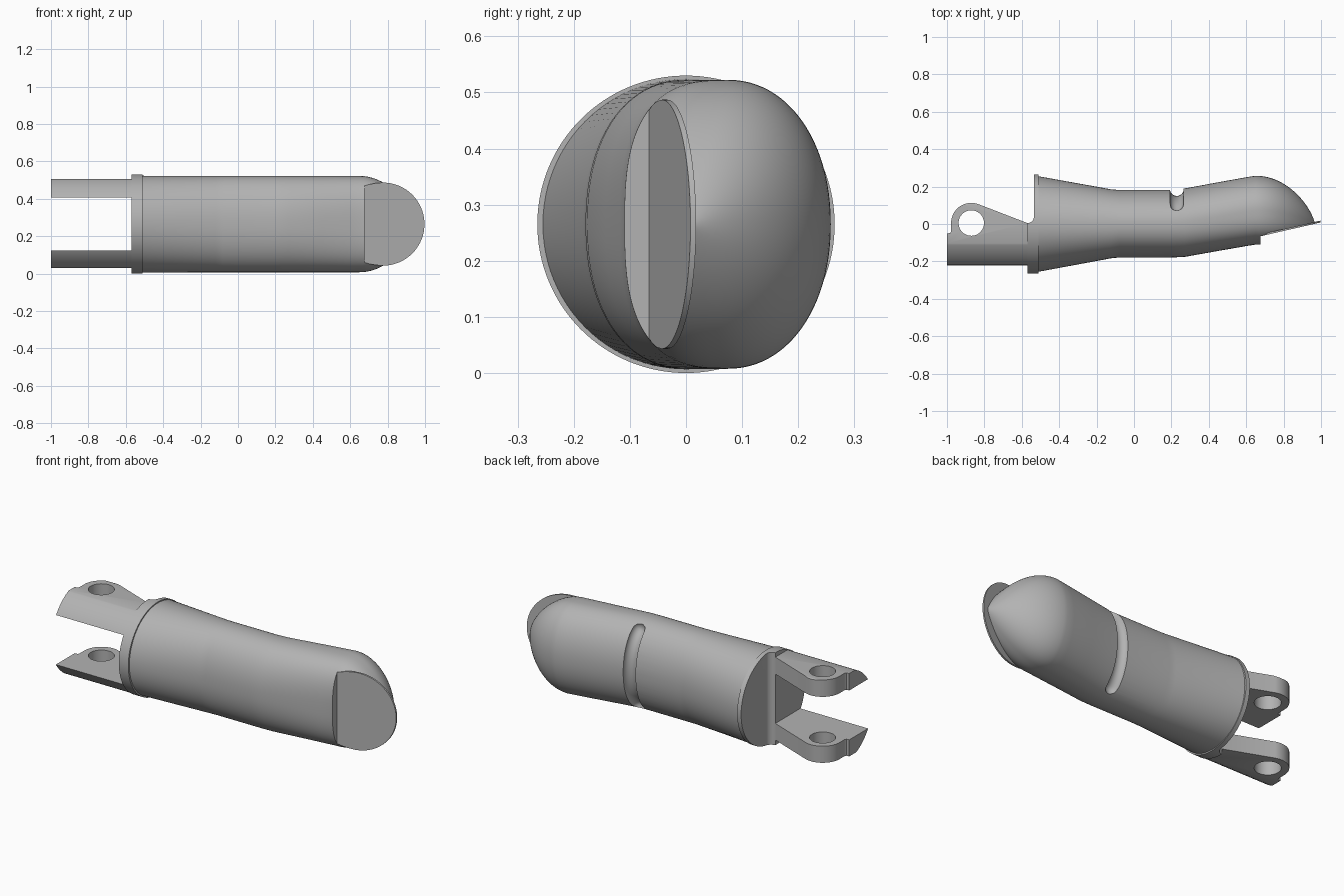
import bpy, bmesh, math

if "Cube" in bpy.data.objects:
    bpy.data.objects.remove(bpy.data.objects["Cube"])

CZ = 0.265  # height of the long axis
grey = bpy.data.materials.new("plain_grey")
grey.diffuse_color = (0.45, 0.45, 0.45, 1)
grey.use_nodes = True
grey.node_tree.nodes["Principled BSDF"].inputs["Base Color"].default_value = grey.diffuse_color


def finish(name, bm):
    bmesh.ops.recalc_face_normals(bm, faces=bm.faces)
    me = bpy.data.meshes.new(name)
    bm.to_mesh(me)
    bm.free()
    me.materials.append(grey)
    ob = bpy.data.objects.new(name, me)
    bpy.context.collection.objects.link(ob)
    return ob


def loft(name, rings):
    bm = bmesh.new()
    vs = [[bm.verts.new(p) for p in r] for r in rings]
    n = len(vs[0])
    for a, b in zip(vs, vs[1:]):
        for i in range(n):
            j = (i + 1) % n
            bm.faces.new((a[i], a[j], b[j], b[i]))
    bm.faces.new(vs[0][::-1])
    bm.faces.new(vs[-1])
    return finish(name, bm)


def prism(name, outline, z0, z1):
    return loft(name, [[(x, y, z) for x, y in outline] for z in (z0, z1)])


def rod(name, x0, x1, r):
    """Cylinder along x on the long axis."""
    angs = [2 * math.pi * i / 128 for i in range(128)]
    return loft(name, [[(x, r * math.cos(a), CZ + r * math.sin(a)) for a in angs] for x in (x0, x1)])


def arc(cx, cy, r, a0, a1, n):
    return [(cx + r * math.cos(math.radians(a0 + (a1 - a0) * i / n)),
             cy + r * math.sin(math.radians(a0 + (a1 - a0) * i / n))) for i in range(n + 1)]


def boolean(ob, cutter, op):
    m = ob.modifiers.new("cut", 'BOOLEAN')
    m.object, m.operation, m.solver = cutter, op, 'EXACT'
    bpy.context.view_layer.objects.active = ob
    bpy.ops.object.modifier_apply(modifier="cut")
    bpy.data.objects.remove(cutter)


def smooth(ob):
    bpy.ops.object.select_all(action='DESELECT')
    ob.select_set(True)
    bpy.context.view_layer.objects.active = ob
    bpy.ops.object.shade_smooth_by_angle(angle=math.radians(30))


def spow(v, e):
    return math.copysign(abs(v) ** e, v)


def section(x, top, bot, hz, n_low, n=96):
    """Rounded cross-section, squarer on the front half."""
    c, h = (top + bot) / 2, (top - bot) / 2
    ring = []
    for i in range(n):
        a = 2 * math.pi * i / n
        e = 2 / (2.1 if math.cos(a) > 0 else n_low)
        ring.append((x, c + h * spow(math.cos(a), e), CZ + hz * spow(math.sin(a), e)))
    return ring


# Shell: tapered sleeve, bent forward, with a domed tip
stations = [(-0.515, 0.256, -0.256, 0.2585, 2.0), (-0.12, 0.185, -0.183, 0.2575, 2.2),
            (-0.08, 0.182, -0.179, 0.2575, 2.2), (0.2, 0.182, -0.179, 0.2575, 2.2),
            (0.27, 0.19, -0.176, 0.2575, 2.25), (0.45, 0.223, -0.144, 0.2575, 2.5),
            (0.6, 0.25, -0.118, 0.2575, 2.75)]
rings = [section(*s) for s in stations]
for i in range(25):
    t = math.sin(math.pi / 2 * i / 24 * 0.985)
    k = 1 - t * t
    rings.append(section(0.65 + 0.317 * t, 0.258 * k ** 0.72, -0.11 * k ** 0.5,
                         0.2575 * k ** 0.85, 2.8))
shell = loft("finger_shell", rings)

# Flat nail bed cut into the front of the tip
NX, SLOPE = 0.675, 0.23
nail_y = lambda x: -0.065 + (x - NX) * SLOPE
boolean(shell, prism("nail_cutter", [(NX, nail_y(NX)), (1.1, nail_y(1.1)), (1.1, -0.4), (NX, -0.4)],
                     -0.2, 0.8), 'DIFFERENCE')

# Cord groove round the back
tube = []
STEPS = 48
for i in range(STEPS + 1):
    u = -1 + 2 * i / STEPS
    a = math.radians(68 * u)
    r = 0.037 * max(0.05, 1 - abs(u) ** 14) ** 0.5
    y, z = 0.187 * math.cos(a) ** 0.95, CZ + 0.262 * spow(math.sin(a), 0.95)
    ny, nz = math.cos(a) / 0.187, math.sin(a) / 0.262
    l = math.hypot(ny, nz)
    ring = []
    for j in range(24):
        b = 2 * math.pi * j / 24
        ring.append((0.229 + r * math.cos(b), y + r * math.sin(b) * ny / l, z + r * math.sin(b) * nz / l))
    tube.append(ring)
boolean(shell, loft("groove_cutter", tube), 'DIFFERENCE')
smooth(shell)

# Thin nail plate with a lip beyond the dome
half = [(NX, 0.203), (0.70, 0.212), (0.735, 0.219)] + \
       [(x, z) for x, z in arc(0.775, 0, 0.222, 90, 0, 24)]
outline = half + [(x, -z) for x, z in half[-2::-1]]
nail = loft("nail_plate", [[(x, nail_y(x) + d, CZ + z) for x, z in outline] for d in (-0.001, 0.009)])
smooth(nail)

# Collar with a stepped, filleted rear face
collar = prism("collar", [(-0.57, -0.3), (-0.51, -0.3), (-0.51, 0.3), (-0.535, 0.3)]
               + arc(-0.57, 0.04, 0.035, 0, -90, 8), -0.1, 0.7)
boolean(collar, rod("collar_round", -0.7, -0.4, 0.265), 'INTERSECT')
smooth(collar)

# Two hinge lugs, rounded to the collar and drilled for a pin
lug_outline = [(-1, -0.24), (-0.55, -0.24), (-0.55, 0.005), (-0.57, 0.005)] + \
    arc(-0.87, 0.005, 0.108, 69, 180, 28) + [(-0.978, -0.04), (-0.983, -0.049), (-1, -0.05)]
for name, z0, z1 in (("lower_lug", 0.03, 0.125), ("upper_lug", 0.408, 0.505)):
    lug = prism(name, lug_outline, z0, z1)
    boolean(lug, rod("lug_round", -1.2, -0.4, 0.2616), 'INTERSECT')
    boolean(lug, prism("pin_cutter", arc(-0.87, 0.005, 0.068, 0, 352.5, 47), -0.1, 0.7), 'DIFFERENCE')
    smooth(lug)
